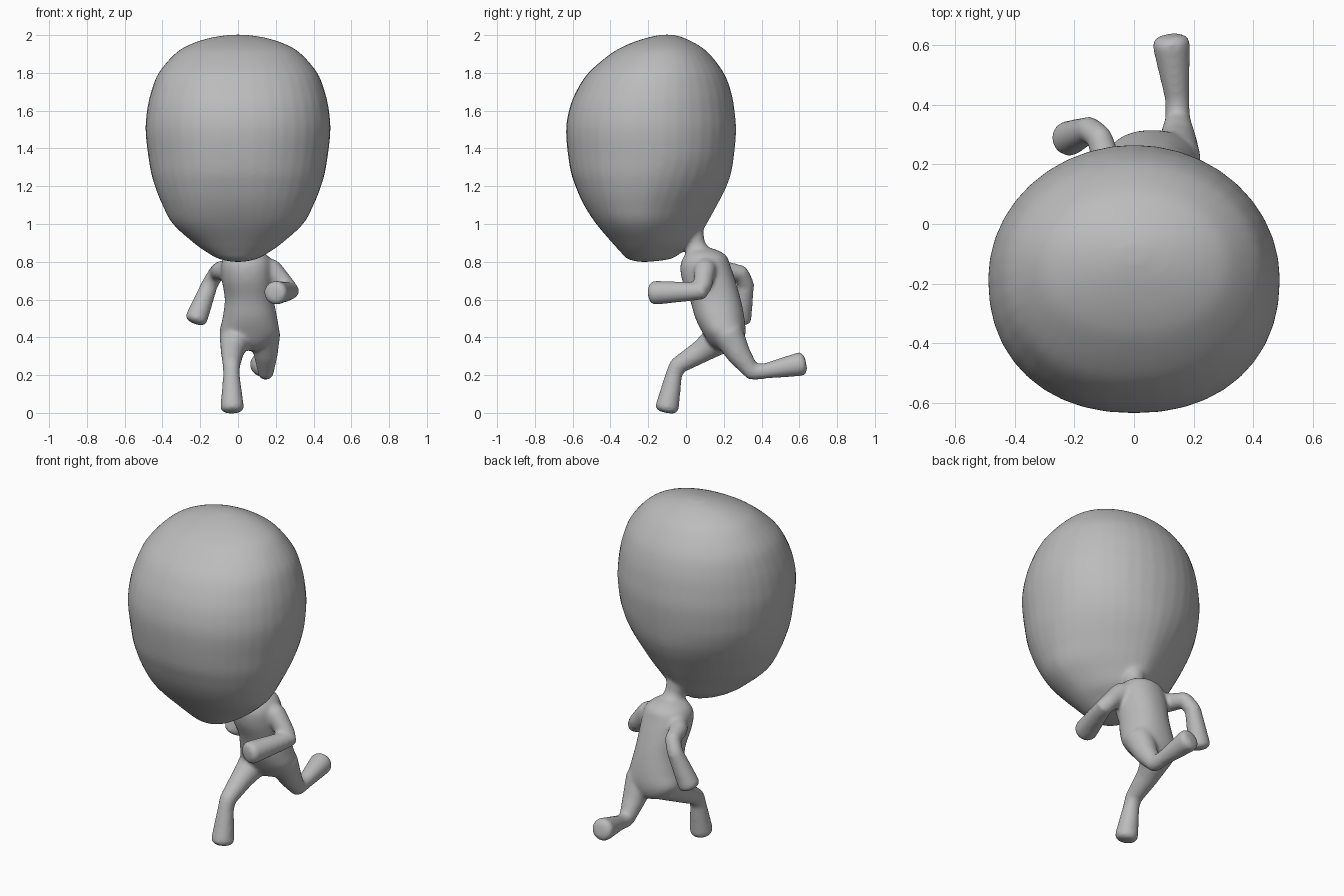
import bpy, bmesh
from math import cos, sin, pi
from mathutils import Vector

cube = bpy.data.objects.get("Cube")
if cube:
    bpy.data.objects.remove(cube, do_unlink=True)

bm = bmesh.new()
SIDES = 40


def spline(rows, steps=5):
    """Catmull-Rom interpolation through rows of numbers."""
    pts = [Vector(r) for r in rows]
    pts = [pts[0]] + pts + [pts[-1]]
    out = []
    for a, b, c, d in zip(pts, pts[1:], pts[2:], pts[3:]):
        for i in range(steps):
            t = i / steps
            out.append(b + (c - a) * (t / 2) + (a * 2 - b * 5 + c * 4 - d) * (t * t / 2)
                       + (b * 3 - a - c * 3 + d) * (t ** 3 / 2))
    return out + [pts[-1]]


def skin(rings):
    """Bridge rings of points into a closed surface."""
    loops = [[bm.verts.new(p) for p in ring] for ring in rings]
    for a, b in zip(loops, loops[1:]):
        for i in range(SIDES):
            j = (i + 1) % SIDES
            bm.faces.new((a[i], a[j], b[j], b[i]))
    bm.faces.new(loops[0][::-1])
    bm.faces.new(loops[-1])


def level_ring(z, rx, front, back, cx=0.0, shift=0.0, pf=2.0, pb=2.0):
    """Horizontal oval with separate front and back roundness."""
    mid = (front + back) / 2 - shift
    ring = []
    for i in range(SIDES):
        c, s = cos(2 * pi * i / SIDES), sin(2 * pi * i / SIDES)
        p = 2 / (pb if s > 0 else pf)
        x = rx * abs(c) ** p * (1 if c > 0 else -1)
        y = (back - mid if s > 0 else mid - front) * abs(s) ** p * (1 if s > 0 else -1)
        ring.append((cx + x, mid + y, z))
    return ring


def limb(rows):
    """Tapered round tube along points (x, y, z, radius), with a rounded tip."""
    path = []
    for a, b in zip(rows, rows[1:]):
        path += [Vector(a).lerp(Vector(b), t) for t in (0, .2, .5, .8)]
    path.append(Vector(rows[-1]))
    pos = [Vector(p[:3]) for p in path]
    rad = [p[3] for p in path]
    end = (pos[-1] - pos[-2]).normalized()
    tip, r = pos[-1], rad[-1]
    for k, f in ((.2, .95), (.35, .82), (.45, .55), (.48, .2)):
        pos.append(tip + end * (r * k))
        rad.append(r * f)
    rings, side = [], None
    for i, p in enumerate(pos):
        t = (pos[min(i + 1, len(pos) - 1)] - pos[max(i - 1, 0)]).normalized()
        side = (t.orthogonal() if side is None else side - t * side.dot(t)).normalized()
        up = t.cross(side)
        rings.append([p + (side * cos(2 * pi * k / SIDES) + up * sin(2 * pi * k / SIDES)) * rad[i]
                      for k in range(SIDES)])
    skin(rings)


# Oversized head: height, half width, front, back
head = [(.80, .03, -.25, -.19), (.815, .10, -.31, -.08), (.85, .165, -.345, -.02),
        (.9, .235, -.39, .05), (1, .345, -.475, .11), (1.1, .4, -.54, .165),
        (1.2, .44, -.585, .215), (1.3, .466, -.615, .245), (1.48, .489, -.635, .265),
        (1.6, .482, -.62, .257), (1.7, .46, -.582, .239), (1.8, .42, -.517, .2),
        (1.9, .335, -.4, .125), (1.95, .255, -.31, .06), (1.985, .15, -.21, -.01),
        (2.002, .04, -.13, -.07)]
rings = []
for z, w, f, b in spline(head):
    pinch = min(max((1.35 - z) / .4, 0), 1)
    rings.append(level_ring(z, w, f, b, 0, .06 * pinch * w / .4, 2.2, 2 - .45 * pinch))
skin(rings)

# Leaning torso: height, half width, front, back, centre x
torso = [(.33, .05, .17, .27, .06), (.36, .11, .13, .3, .06), (.42, .157, .09, .315, .06),
         (.5, .145, .05, .31, .063), (.6, .13, .02, .29, .06), (.7, .135, -.02, .262, .05),
         (.78, .135, -.03, .235, .045), (.83, .115, -.01, .215, .045),
         (.86, .07, .01, .17, .045), (.875, .03, .04, .12, .045)]
skin([level_ring(z, w, f, b, x, 0, 2.2, 2.2) for z, w, f, b, x in spline(torso)])

# Neck
limb([(.02, -.03, 1.06, .09), (.03, .03, .95, .065), (.04, .05, .89, .052), (.045, .08, .8, .08)])
# Left arm, bent with the hand forward
limb([(.11, .11, .77, .07), (.18, .1, .755, .058), (.28, .085, .645, .046), (.2, -.165, .636, .064)])
# Right arm, swung back with the hand down
limb([(-.03, .13, .755, .065), (-.09, .2, .755, .05), (-.115, .29, .74, .043),
      (-.15, .317, .68, .044), (-.22, .287, .5, .06)])
# Right leg, planted in front
limb([(-.01, .2, .41, .09), (-.03, .08, .325, .062), (-.035, -.045, .25, .046),
      (-.035, -.065, .2, .044), (-.031, -.1, .03, .063)])
# Left leg, kicked back
limb([(.14, .22, .42, .085), (.147, .28, .31, .064), (.147, .35, .215, .043),
      (.145, .42, .222, .041), (.125, .605, .258, .064)])

bmesh.ops.recalc_face_normals(bm, faces=bm.faces)
mesh = bpy.data.meshes.new("running_figure")
bm.to_mesh(mesh)
bm.free()
figure = bpy.data.objects.new("running_figure", mesh)
bpy.context.collection.objects.link(figure)

# Fuse the parts into one soft skin
remesh = figure.modifiers.new("fuse", 'REMESH')
remesh.mode = 'VOXEL'
remesh.voxel_size = .01
remesh.use_smooth_shade = True
soften = figure.modifiers.new("soften", 'SMOOTH')
soften.factor = .5
soften.iterations = 14

grey = bpy.data.materials.new("plain_grey")
grey.use_nodes = True
colour = (.5, .5, .5, 1)
grey.diffuse_color = colour
grey.node_tree.nodes["Principled BSDF"].inputs["Base Color"].default_value = colour
mesh.materials.append(grey)
for poly in mesh.polygons:
    poly.use_smooth = True
